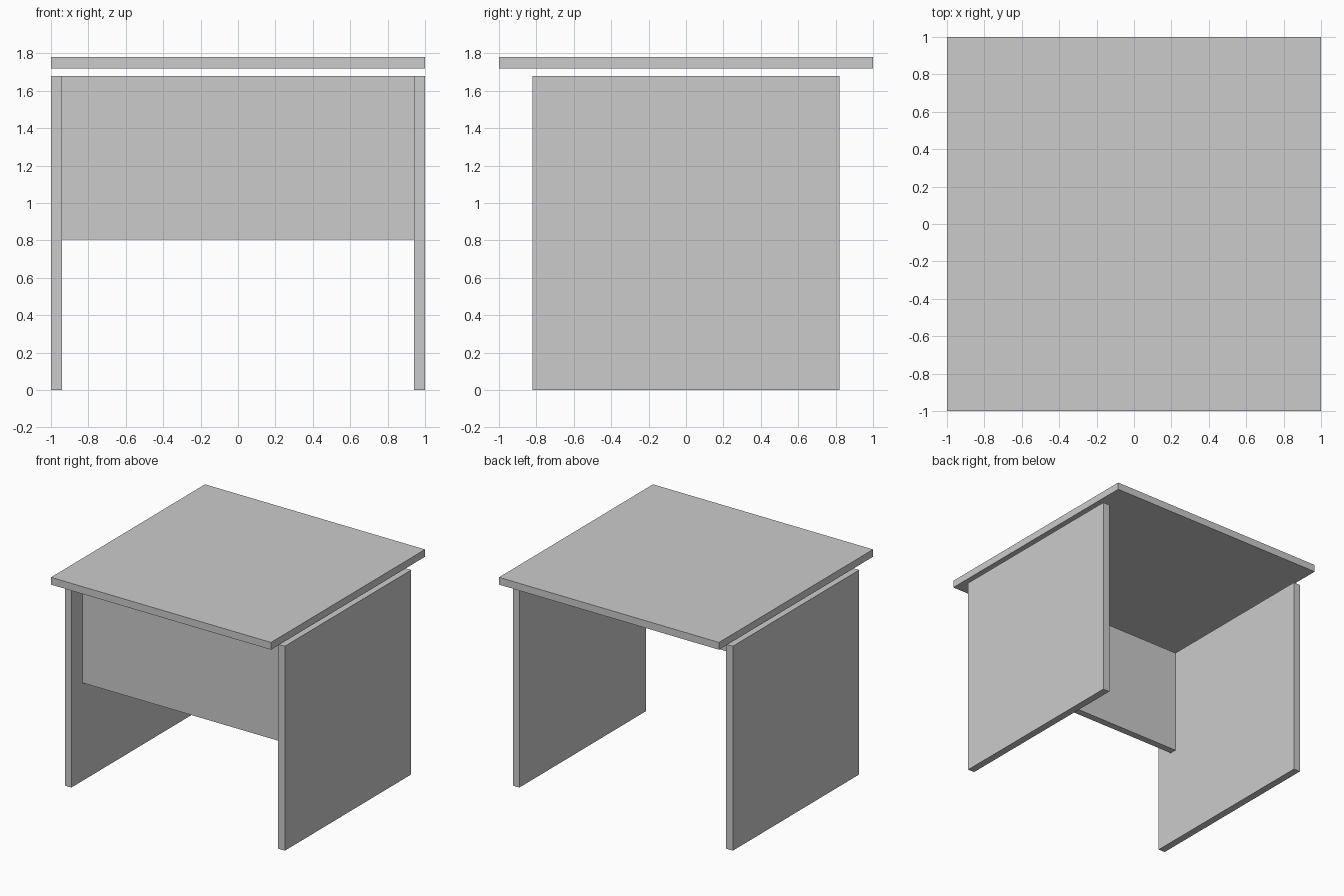
import bpy

if "Cube" in bpy.data.objects:
    bpy.data.objects.remove(bpy.data.objects["Cube"])


def box(name, x, y, z):
    """Box from (min, max) extents on each axis."""
    bpy.ops.mesh.primitive_cube_add(size=1)
    obj = bpy.context.object
    obj.name = name
    obj.location = [(a + b) / 2 for a, b in (x, y, z)]
    obj.scale = [b - a for a, b in (x, y, z)]
    bpy.context.view_layer.update()
    bpy.ops.object.transform_apply(location=False, rotation=False, scale=True)
    return obj


THICK = 0.06
LEG_TOP = 1.68

# Desk top, floating slightly above the legs
box("desk_top", (-1, 1), (-1, 1), (1.72, 1.78))

# Side panels serving as legs
for name, x0 in (("left_side_panel", -1), ("right_side_panel", 1 - THICK)):
    box(name, (x0, x0 + THICK), (-0.82, 0.82), (0, LEG_TOP))

# Modesty panel spanning between the sides near the front
box("modesty_panel", (-1 + THICK, 1 - THICK), (-0.675, -0.617), (0.805, LEG_TOP))
